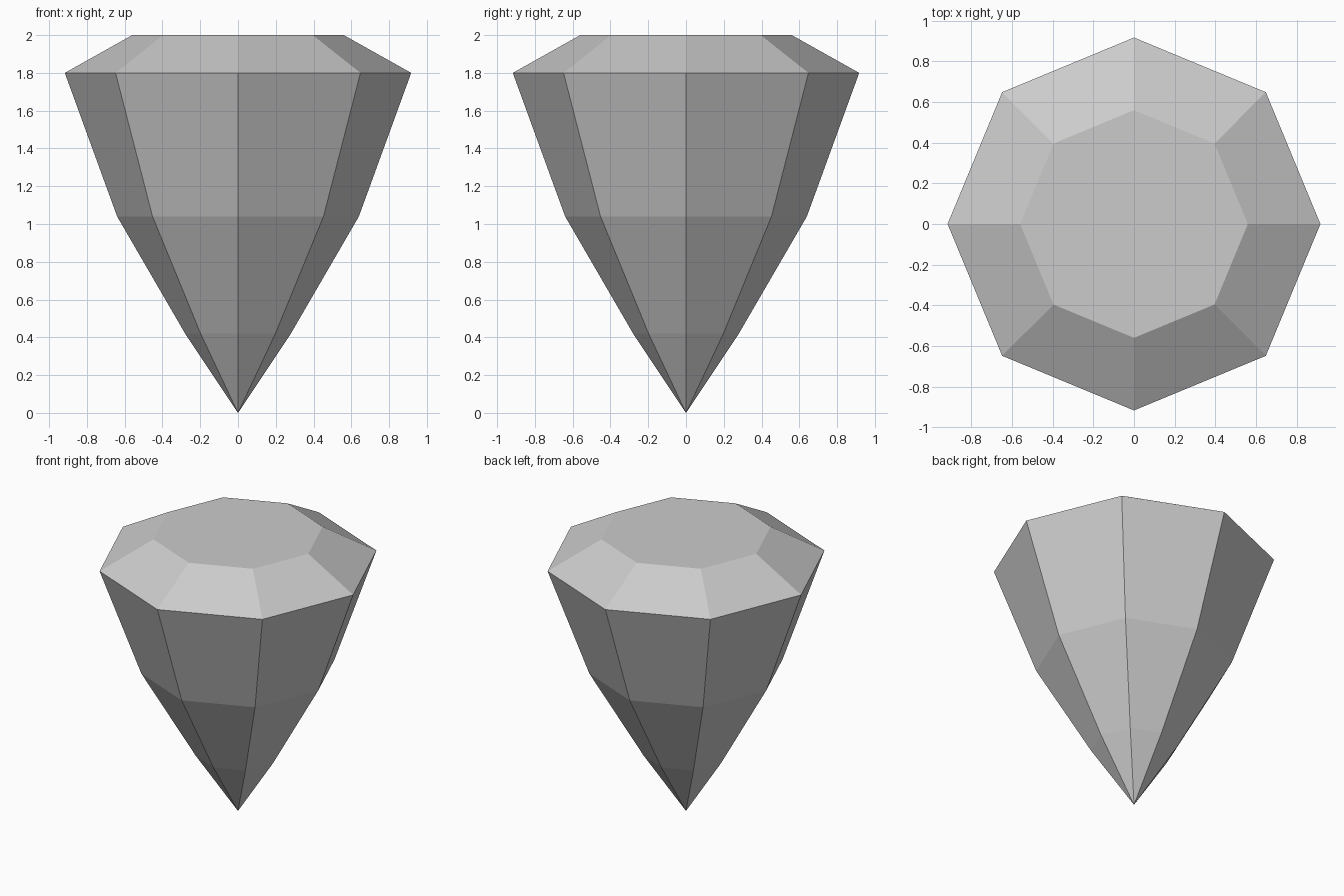
import bpy
import bmesh
from math import cos, sin, tau

default_cube = bpy.data.objects.get("Cube")
if default_cube:
    bpy.data.objects.remove(default_cube, do_unlink=True)

SIDES = 8
# (radius, height) of each ring of facets, from the pavilion up to the table
PROFILE = [(0.28, 0.42), (0.64, 1.04), (0.917, 1.80), (0.56, 2.0)]


def make_material(name, colour):
    mat = bpy.data.materials.new(name)
    mat.use_nodes = True
    mat.diffuse_color = colour
    mat.node_tree.nodes["Principled BSDF"].inputs["Base Color"].default_value = colour
    return mat


def make_gem(name, mat):
    bm = bmesh.new()
    tip = bm.verts.new((0, 0, 0))
    rings = [[bm.verts.new((r * cos(tau * i / SIDES), r * sin(tau * i / SIDES), z))
              for i in range(SIDES)] for r, z in PROFILE]
    for i in range(SIDES):
        j = (i + 1) % SIDES
        # Pointed base facets
        bm.faces.new((tip, rings[0][j], rings[0][i]))
        # Side and crown facets
        for low, high in zip(rings, rings[1:]):
            bm.faces.new((low[i], low[j], high[j], high[i]))
    # Flat table
    bm.faces.new(rings[-1])
    bmesh.ops.recalc_face_normals(bm, faces=bm.faces)
    mesh = bpy.data.meshes.new(name)
    bm.to_mesh(mesh)
    bm.free()
    mesh.materials.append(mat)
    gem = bpy.data.objects.new(name, mesh)
    bpy.context.collection.objects.link(gem)
    return gem


make_gem("cut_gem", make_material("pale_grey", (0.6, 0.6, 0.6, 1)))
